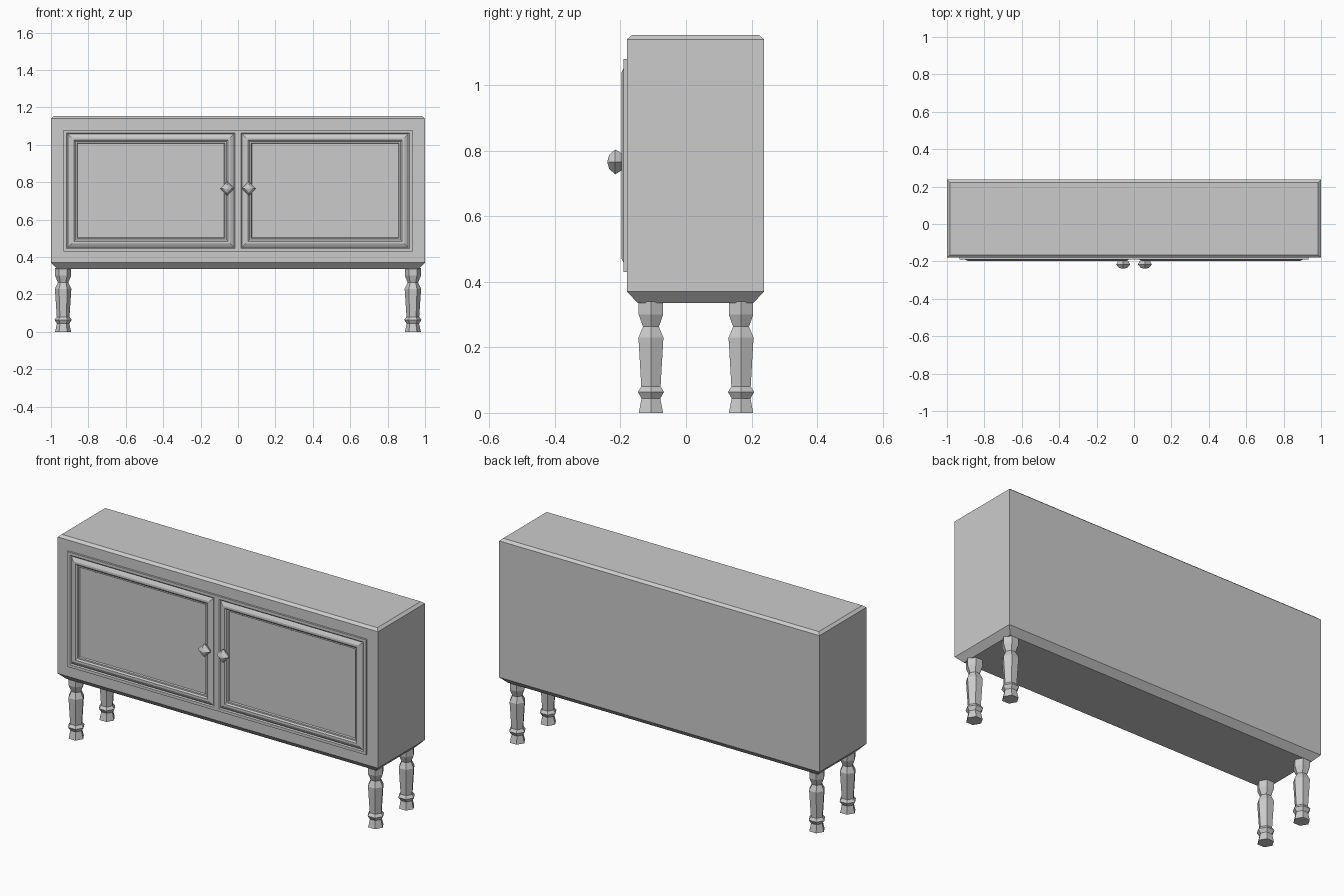
import bpy, math

if "Cube" in bpy.data.objects:
    bpy.data.objects.remove(bpy.data.objects["Cube"])


def make(name, verts, faces):
    me = bpy.data.meshes.new(name)
    me.from_pydata(verts, [], faces)
    ob = bpy.data.objects.new(name, me)
    bpy.context.collection.objects.link(ob)
    return ob


def loft(name, rings):
    """Skin a stack of equal-sized rings and cap both ends."""
    n = len(rings[0])
    verts = [v for r in rings for v in r]
    faces = [(k * n + i, k * n + (i + 1) % n, (k + 1) * n + (i + 1) % n, (k + 1) * n + i)
             for k in range(len(rings) - 1) for i in range(n)]
    faces.append(tuple(reversed(range(n))))
    faces.append(tuple(range((len(rings) - 1) * n, len(rings) * n)))
    return make(name, verts, faces)


# Cabinet body: (height, inset), chamfered at bottom and top
Y0, Y1 = -0.18, 0.238
body = []
for z, i in [(0.336, 0.032), (0.37, 0), (1.14, 0), (1.153, 0.015)]:
    body.append([(-1 + i, Y0 + i, z), (1 - i, Y0 + i, z),
                 (1 - i, Y1 - i, z), (-1 + i, Y1 - i, z)])
loft("cabinet_body", body)

# Doors: moulded frame described by (inset, y), ending in a recessed panel
frame = [(0, -0.178), (0, -0.191), (0.016, -0.191), (0.022, -0.186), (0.03, -0.191),
         (0.042, -0.197), (0.054, -0.197), (0.062, -0.19), (0.07, -0.19), (0.074, -0.183)]
for side, x0, x1 in (("left", -0.932, 0), ("right", 0, 0.932)):
    rings = [[(x0 + i, y, 0.43 + i), (x1 - i, y, 0.43 + i),
              (x1 - i, y, 1.08 - i), (x0 + i, y, 1.08 - i)] for i, y in frame]
    loft(side + "_door", rings)

# Knobs: four-sided turned shapes, points up and sideways
knob = [(-0.188, 0.012), (-0.197, 0.026), (-0.216, 0.038), (-0.234, 0.022), (-0.239, 0.006)]
for side, x in (("left", -0.058), ("right", 0.058)):
    rings = [[(x + r * math.cos(a * math.pi / 2), y, 0.766 + r * math.sin(a * math.pi / 2))
              for a in range(4)] for y, r in knob]
    loft(side + "_knob", rings)

# Legs: six-sided turned profile (height, radius)
leg = [(0, 0.043), (0.044, 0.033), (0.064, 0.046), (0.08, 0.034), (0.23, 0.044),
       (0.263, 0.028), (0.30, 0.043), (0.34, 0.043)]
for depth, y in (("front", -0.107), ("back", 0.168)):
    for side, x in (("left", -0.935), ("right", 0.935)):
        rings = [[(x + r * math.cos(a * math.pi / 3), y + r * math.sin(a * math.pi / 3), z)
                  for a in range(6)] for z, r in leg]
        loft(f"{depth}_{side}_leg", rings)
